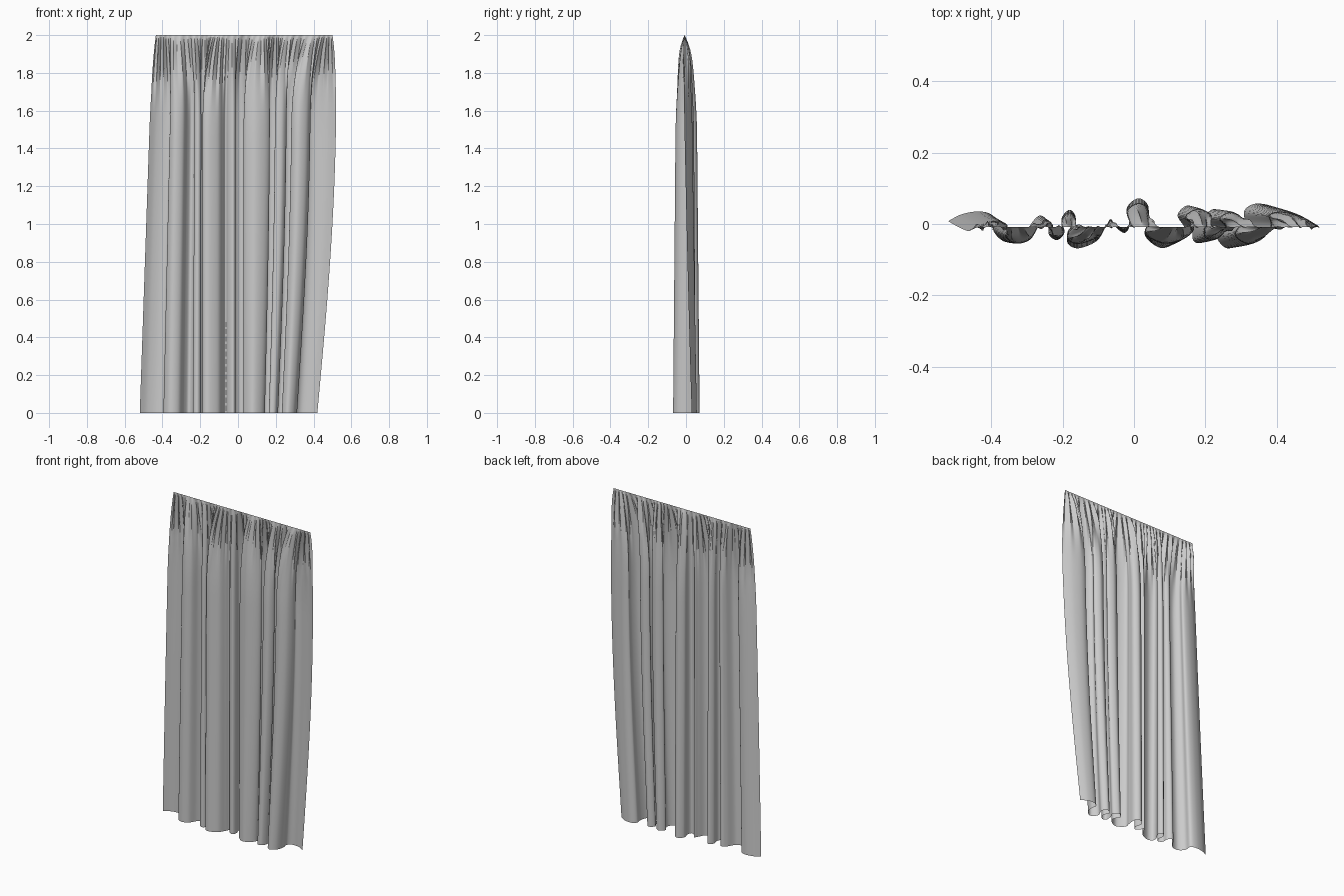
import bpy, bmesh, math
from mathutils import Vector

if "Cube" in bpy.data.objects:
    bpy.data.objects.remove(bpy.data.objects["Cube"])

COLS, ROWS = 420, 72
HEIGHT = 2.0
TOP_LEFT, TOP_RIGHT, TOP_Y = -0.435, 0.50, -0.008

# Plan of the hem, traced left to right
hem = [(-.52, .008), (-.48, .028), (-.43, .035), (-.395, .022), (-.393, -.02),
       (-.36, -.05), (-.315, -.04), (-.285, .005), (-.262, .024), (-.24, .005),
       (-.238, -.03), (-.215, -.045), (-.197, -.025), (-.203, .015), (-.18, .04),
       (-.163, .015), (-.185, -.025), (-.185, -.055), (-.155, -.068), (-.105, -.048),
       (-.08, -.01), (-.065, .014), (-.05, -.01), (-.025, -.025), (-.012, .0),
       (-.02, .045), (.012, .072), (.04, .05), (.036, .0), (.032, -.035),
       (.075, -.067), (.12, -.05), (.142, -.015), (.122, .025), (.15, .052),
       (.18, .03), (.165, -.01), (.167, -.048), (.195, -.05), (.212, -.015),
       (.198, .02), (.225, .042), (.25, .015), (.232, -.035), (.26, -.068),
       (.295, -.05), (.312, -.005), (.308, .035), (.335, .056), (.38, .052), (.42, .03)]


def spline(points, steps=16):
    """Catmull-Rom curve through the points."""
    p = [Vector(q) for q in [points[0]] + points + [points[-1]]]
    out = []
    for i in range(1, len(p) - 2):
        a, b, c, d = p[i - 1:i + 3]
        for k in range(steps):
            t = k / steps
            out.append(.5 * (2 * b + (c - a) * t + (2 * a - 5 * b + 4 * c - d) * t * t
                             + (3 * b - a - 3 * c + d) * t ** 3))
    return out + [p[-1]]


def resample(path, n):
    """Even spacing along the curve."""
    length = [0.0]
    for a, b in zip(path, path[1:]):
        length.append(length[-1] + (b - a).length)
    out, j = [], 0
    for i in range(n):
        s = length[-1] * i / (n - 1)
        while j < len(path) - 2 and length[j + 1] < s:
            j += 1
        t = (s - length[j]) / max(length[j + 1] - length[j], 1e-9)
        out.append(path[j].lerp(path[j + 1], min(t, 1)))
    return out


def cloth_point(u, p, z):
    """Position of the cloth at fraction u across and height z."""
    rise = min(z / 1.7, 1)
    left = max(0, 1 - u / .25)
    right = max(0, (p.x - .04) / .38)
    # folds lean inwards on the left and outwards on the right
    x = p.x + .058 * left * rise + .1 * right * math.sin(rise * math.pi / 2)
    y = p.y - .035 * left * rise - .045 * max(0, (u - .93) / .07) * rise
    # folds flatten into the straight top edge
    t = max(0, (z - 1.45) / .55)
    amp = (1 - .2 * min(z / 1.6, 1)) * (1 - t ** 2.2)
    w = t ** 2.6
    x = x * (1 - w) + (TOP_LEFT + (TOP_RIGHT - TOP_LEFT) * u) * w
    y = y * amp + TOP_Y * w
    # small gathers just below the top edge
    g = math.sin(math.pi * t ** 3.5) if t > 0 else 0
    ph = 2 * math.pi * (33 * u + .5 * math.sin(19 * u))
    strength = .75 + .25 * math.sin(41 * u)
    y += .013 * g * strength * math.sin(ph)
    x += .005 * g * strength * math.sin(2 * ph)
    return (x, y, z)


# Curtain sheet
plan = resample(spline(hem), COLS)
heights = [HEIGHT * (1 - (1 - r / (ROWS - 1)) ** 1.5) for r in range(ROWS)]
bm = bmesh.new()
grid = [[bm.verts.new(cloth_point(i / (COLS - 1), p, z)) for i, p in enumerate(plan)]
        for z in heights]
for lo, hi in zip(grid, grid[1:]):
    for i in range(COLS - 1):
        bm.faces.new((lo[i], lo[i + 1], hi[i + 1], hi[i])).smooth = True
mesh = bpy.data.meshes.new("curtain")
bm.to_mesh(mesh)
bm.free()
curtain = bpy.data.objects.new("curtain", mesh)
bpy.context.collection.objects.link(curtain)
